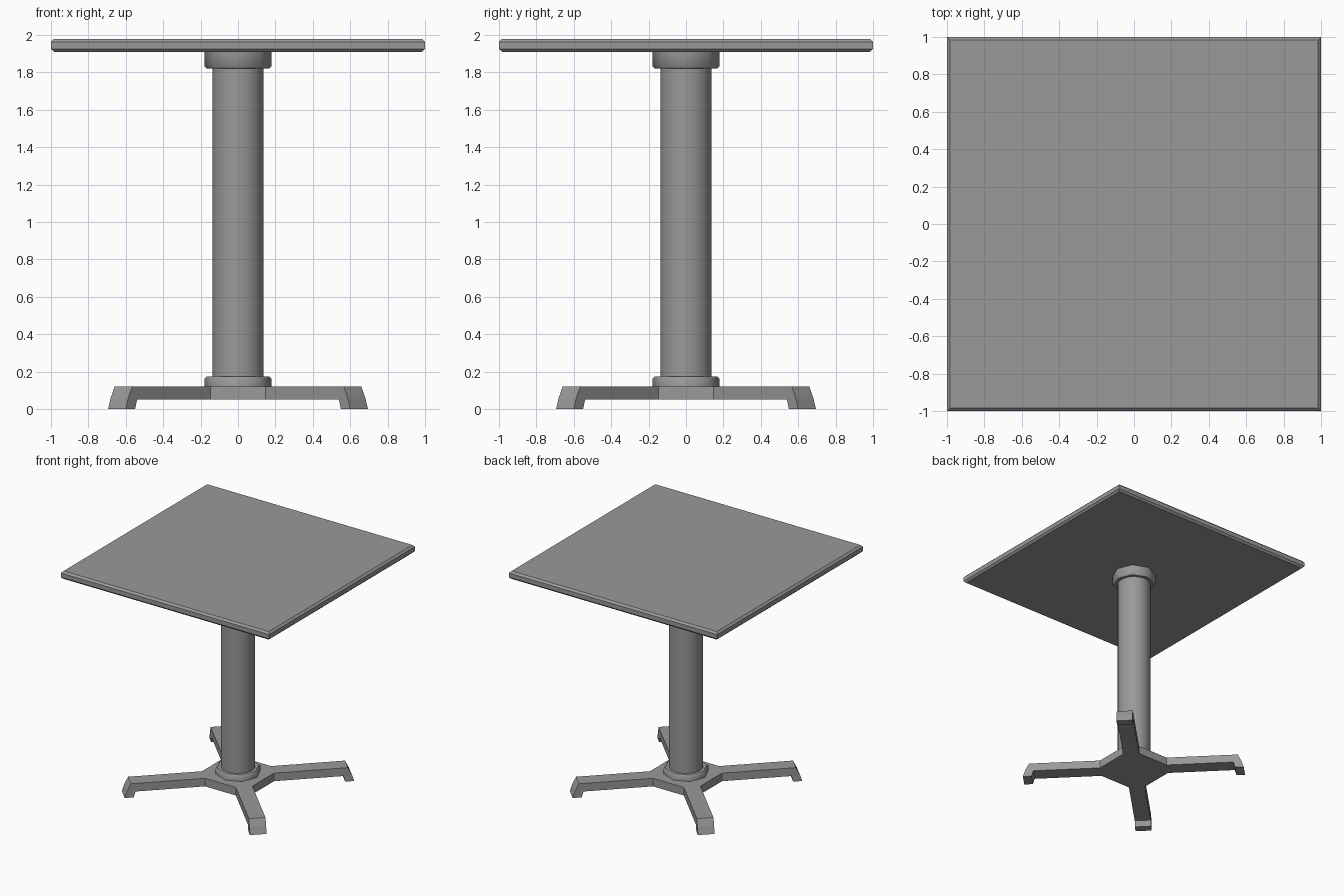
import bpy, bmesh
from math import cos, sin, pi, radians, sqrt

if "Cube" in bpy.data.objects:
    bpy.data.objects.remove(bpy.data.objects["Cube"])

# Dark grey shared by all parts
grey = bpy.data.materials.new("dark_grey")
grey.diffuse_color = (0.32, 0.32, 0.32, 1)
grey.use_nodes = True
grey.node_tree.nodes["Principled BSDF"].inputs["Base Color"].default_value = grey.diffuse_color


def finish(bm, name, smooth=None):
    bmesh.ops.remove_doubles(bm, verts=bm.verts, dist=0.0005)
    bmesh.ops.recalc_face_normals(bm, faces=bm.faces)
    mesh = bpy.data.meshes.new(name)
    bm.to_mesh(mesh)
    bm.free()
    mesh.materials.append(grey)
    ob = bpy.data.objects.new(name, mesh)
    bpy.context.collection.objects.link(ob)
    if smooth:
        bpy.ops.object.select_all(action='DESELECT')
        bpy.context.view_layer.objects.active = ob
        ob.select_set(True)
        bpy.ops.object.shade_smooth_by_angle(angle=radians(smooth))
    return ob


def turned(name, profile, sides, smooth):
    """Closed solid of revolution from (radius, z) points."""
    bm = bmesh.new()
    rings = [[bm.verts.new((r * cos(2 * pi * i / sides), r * sin(2 * pi * i / sides), z))
              for i in range(sides)] for r, z in profile]
    for a, b in zip(rings, rings[1:]):
        for i in range(sides):
            j = (i + 1) % sides
            bm.faces.new((a[i], a[j], b[j], b[i]))
    bm.faces.new(rings[0][::-1])
    bm.faces.new(rings[-1])
    return finish(bm, name, smooth)


# Table top: square slab with chamfered edges
bm = bmesh.new()
bmesh.ops.create_cube(bm, size=1)
for v in bm.verts:
    v.co = (v.co.x * 2, v.co.y * 2, 1.944 + v.co.z * 0.069)
rim = [e for e in bm.edges if abs(e.verts[0].co.z - e.verts[1].co.z) < 0.01]
bmesh.ops.bevel(bm, geom=rim, offset=0.016, segments=1, affect='EDGES')
finish(bm, "table_top")

# Column and its two octagonal collars
turned("column", [(0.137, 0.15), (0.137, 1.85)], 16, 30)
turned("lower_collar", [(0.178, 0.115), (0.178, 0.164), (0.169, 0.173)], 8, 46)
turned("upper_collar", [(0.169, 1.821), (0.178, 1.830), (0.178, 1.910)], 8, 46)

# Base: hub with four diagonal legs ending in turned-down feet
TOP, LOW = 0.12, 0.05
A, B = 0.148, 0.242                      # hub corner coordinates
HALF, START = (B - A) / sqrt(2), (A + B) / sqrt(2)
leg = [(START, TOP), (0.866, TOP), (0.896, 0.06), (0.916, 0),
       (0.844, 0), (0.83, LOW), (START, LOW)]
bm = bmesh.new()
for k in range(4):
    c, s = cos(pi / 4 + k * pi / 2), sin(pi / 4 + k * pi / 2)
    left, right = [[bm.verts.new((r * c - w * s, r * s + w * c, z)) for r, z in leg]
                   for w in (HALF, -HALF)]
    for i in range(len(leg) - 1):
        bm.faces.new((left[i], left[i + 1], right[i + 1], right[i]))
    for side in (left, right):
        bm.faces.new((side[0], side[1], side[5], side[6]))
        bm.faces.new(side[1:6])
hub = [(B, -A), (B, A), (A, B), (-A, B), (-B, A), (-B, -A), (-A, -B), (A, -B)]
top, low = [[bm.verts.new((x, y, z)) for x, y in hub] for z in (TOP, LOW)]
bm.faces.new(top)
bm.faces.new(low[::-1])
for i in range(0, 8, 2):
    bm.faces.new((low[i], low[i + 1], top[i + 1], top[i]))
finish(bm, "base_legs")
